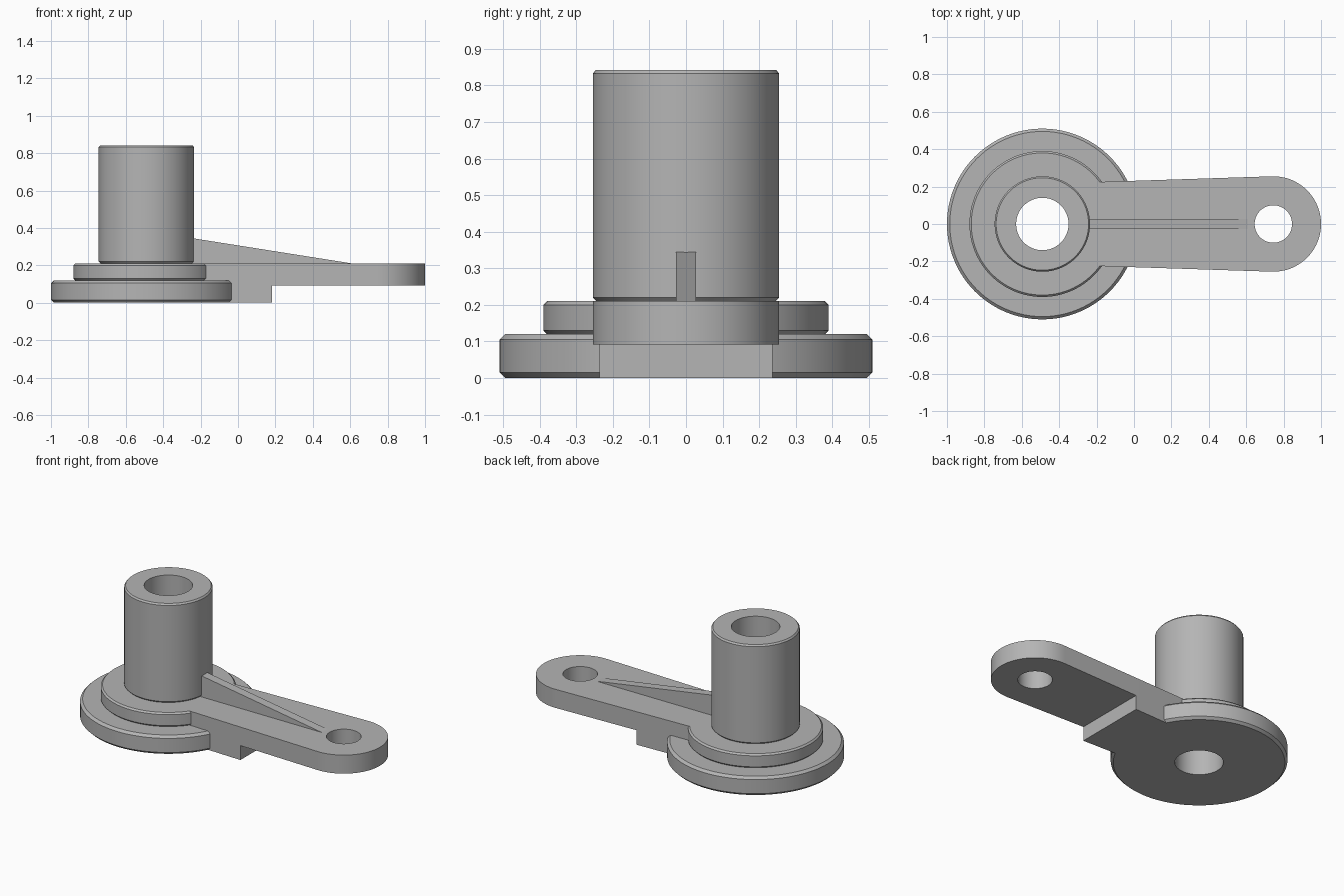
import bpy, bmesh, math

cube = bpy.data.objects.get("Cube")
if cube:
    bpy.data.objects.remove(cube, do_unlink=True)

grey = bpy.data.materials.new("machined_grey")
grey.use_nodes = True
colour = (0.46, 0.46, 0.46, 1)
grey.diffuse_color = colour
grey.node_tree.nodes["Principled BSDF"].inputs["Base Color"].default_value = colour

HUB_X = -0.49
BORE = 0.14
SEGMENTS = 96


def finish(name, bm):
    bmesh.ops.recalc_face_normals(bm, faces=bm.faces[:])
    mesh = bpy.data.meshes.new(name)
    bm.to_mesh(mesh)
    bm.free()
    mesh.materials.append(grey)
    obj = bpy.data.objects.new(name, mesh)
    bpy.context.collection.objects.link(obj)
    bpy.ops.object.select_all(action='DESELECT')
    obj.select_set(True)
    bpy.context.view_layer.objects.active = obj
    bpy.ops.object.shade_smooth_by_angle(angle=math.radians(30))
    return obj


def revolve(name, profile, x):
    """Turn a closed (radius, z) profile around a vertical axis."""
    bm = bmesh.new()
    verts = [bm.verts.new((x + r, 0, z)) for r, z in profile]
    edges = [bm.edges.new((a, b)) for a, b in zip(verts, verts[1:] + verts[:1])]
    bmesh.ops.spin(bm, geom=verts + edges, cent=(x, 0, 0), axis=(0, 0, 1),
                   angle=math.tau, steps=SEGMENTS)
    bmesh.ops.remove_doubles(bm, verts=bm.verts[:], dist=1e-5)
    return finish(name, bm)


def extrude(name, loops, vector):
    """Fill outline loops (later loops are holes) and extrude along a vector."""
    bm = bmesh.new()
    edges = []
    for loop in loops:
        verts = [bm.verts.new(p) for p in loop]
        edges += [bm.edges.new((a, b)) for a, b in zip(verts, verts[1:] + verts[:1])]
    bmesh.ops.triangle_fill(bm, edges=edges, use_beauty=True, normal=vector)
    result = bmesh.ops.extrude_face_region(bm, geom=bm.faces[:], use_keep_orig=True)
    moved = [v for v in result["geom"] if isinstance(v, bmesh.types.BMVert)]
    bmesh.ops.translate(bm, verts=moved, vec=vector)
    return finish(name, bm)


def arc(x, r, z, start, end, count):
    angles = [start + (end - start) * i / count for i in range(count + 1)]
    return [(x + r * math.cos(a), r * math.sin(a), z) for a in angles]


# Turned hub: wide flange, raised step and tall sleeve with one through bore
revolve("hub", [
    (BORE, 0), (0.495, 0), (0.51, 0.015), (0.51, 0.105), (0.495, 0.12),
    (0.38, 0.12), (0.39, 0.13), (0.39, 0.2), (0.38, 0.21),
    (0.245, 0.21), (0.255, 0.22), (0.255, 0.832), (0.247, 0.842), (BORE, 0.842),
], HUB_X)

# Tapered lever arm with a rounded, drilled end
START, END_X, END_R, UNDER, TOP = -0.3, 0.745, 0.255, 0.092, 0.21
taper = math.radians(1.86)


def half_width(x):
    return END_R / math.cos(taper) - (END_X - x) * math.tan(taper)


side = math.pi / 2 + taper
outline = [(START, -half_width(START), UNDER)]
outline += arc(END_X, END_R, UNDER, -side, side, 48)
outline += [(START, half_width(START), UNDER)]
hole = arc(END_X, 0.1, UNDER, 0, math.tau, 64)[:-1]
extrude("lever_arm", [outline, hole], (0, 0, TOP - UNDER))

# Deep foot under the root of the arm
FOOT_X = 0.183
foot = [(x, s * half_width(x), 0) for x, s in
        ((START, -1), (FOOT_X, -1), (FOOT_X, 1), (START, 1))]
extrude("arm_foot", [foot], (0, 0, UNDER))

# Sloping stiffener rib from the sleeve to the arm
rib = [(START, -0.028, 0.2), (0.61, -0.028, 0.2), (0.61, -0.028, TOP), (START, -0.028, 0.354)]
extrude("stiffener_rib", [rib], (0, 0.056, 0))
